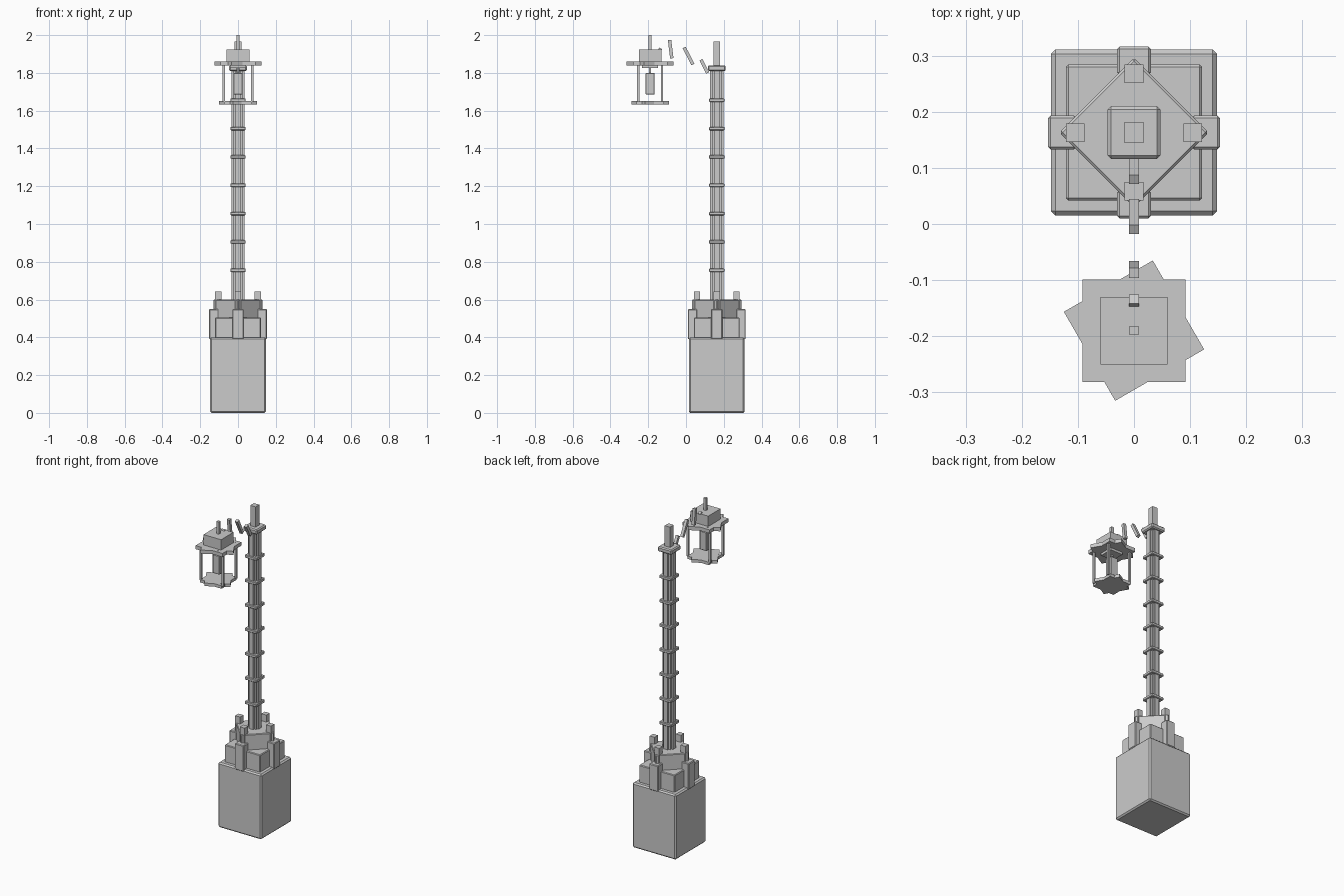
import bpy, bmesh, math
from mathutils import Matrix, Vector

if "Cube" in bpy.data.objects:
    bpy.data.objects.remove(bpy.data.objects["Cube"])

stone = bpy.data.materials.new("plain grey")
stone.diffuse_color = (0.6, 0.6, 0.6, 1)
stone.use_nodes = True
stone.node_tree.nodes["Principled BSDF"].inputs["Base Color"].default_value = stone.diffuse_color

POLE_Y = 0.163   # centre of the pedestal and pole
LAMP_Y = -0.19   # centre of the hanging lantern


def box(name, cx, cy, hx, hy, z0, z1, turn=0, bevel=0.0):
    """Box from half sizes and a height range, turned about z."""
    bm = bmesh.new()
    bmesh.ops.create_cube(bm, size=2, matrix=Matrix.Diagonal((hx, hy, (z1 - z0) / 2, 1)))
    if bevel:
        bmesh.ops.bevel(bm, geom=bm.edges[:], offset=bevel, segments=1, affect='EDGES')
    me = bpy.data.meshes.new(name)
    bm.to_mesh(me)
    bm.free()
    me.materials.append(stone)
    ob = bpy.data.objects.new(name, me)
    ob.location = (cx, cy, (z0 + z1) / 2)
    ob.rotation_euler.z = math.radians(turn)
    bpy.context.collection.objects.link(ob)
    return ob


def bar(name, a, b, half):
    """Square bar in the yz plane between two (y, z) points."""
    a, b = Vector((0, *a)), Vector((0, *b))
    d = b - a
    ob = box(name, 0, 0, half, half, -d.length / 2, d.length / 2)
    ob.location = (a + b) / 2
    ob.rotation_euler.x = math.atan2(-d.y, d.z)
    return ob


# Pedestal
box("pedestal_base", 0, POLE_Y, 0.148, 0.148, 0, 0.40, bevel=0.008)
box("pedestal_step", 0, POLE_Y, 0.121, 0.121, 0.39, 0.505, bevel=0.004)
box("pedestal_diamond", 0, POLE_Y, 0.094, 0.094, 0.50, 0.60, 45, bevel=0.004)

# Piers and small posts on the four sides
for i in range(4):
    a = math.radians(90 * i)
    c, s = math.cos(a), math.sin(a)
    box("side_pier", 0.128 * c, POLE_Y + 0.128 * s, 0.025, 0.03, 0.39, 0.55, 90 * i, 0.004)
    box("corner_post", 0.105 * c, POLE_Y + 0.105 * s, 0.0165, 0.0165, 0.55, 0.643, 90 * i)

# Fluted pole with collars, cap and top post
box("pole_web_x", 0, POLE_Y, 0.035, 0.014, 0.59, 1.82)
box("pole_web_y", 0, POLE_Y, 0.014, 0.035, 0.59, 1.82)
box("pole_core", 0, POLE_Y, 0.025, 0.025, 0.59, 1.82)
for i in range(7):
    z = 0.755 + 0.15 * i
    box("pole_collar", 0, POLE_Y, 0.041, 0.041, z - 0.009, z + 0.009, bevel=0.003)
box("pole_cap", 0, POLE_Y, 0.047, 0.047, 1.81, 1.84, bevel=0.006)
box("pole_top_post", 0, POLE_Y, 0.018, 0.018, 1.84, 1.965)

# Broken arc of arm pieces
bar("arm_piece", (0.115, 1.80), (0.079, 1.87), 0.009)
bar("arm_piece", (0.037, 1.844), (-0.010, 1.935), 0.009)
bar("arm_piece", (-0.075, 1.877), (-0.087, 1.974), 0.009)
bar("arm_piece", (-0.147, 1.906), (-0.134, 1.930), 0.009)

# Lantern
for turn in (0, 30):
    box("lantern_roof", 0, LAMP_Y, 0.0915, 0.0915, 1.839, 1.861 + turn * 1e-5, turn)
    box("lantern_floor", 0, LAMP_Y, 0.073, 0.073, 1.632, 1.650 + turn * 1e-5, turn)
box("lantern_crown", 0, LAMP_Y, 0.06, 0.06, 1.86, 1.925)
box("lantern_finial", 0, LAMP_Y, 0.008, 0.008, 1.92, 2.0)
box("lantern_collar", 0, LAMP_Y, 0.042, 0.042, 1.825, 1.84)
box("lamp_stem", 0, LAMP_Y, 0.005, 0.005, 1.79, 1.83)
box("lamp", 0, LAMP_Y, 0.024, 0.024, 1.685, 1.80, bevel=0.003)
for sx in (-1, 1):
    for sy in (-1, 1):
        box("lantern_bar", 0.075 * sx, LAMP_Y + 0.063 * sy, 0.006, 0.006, 1.645, 1.842)
